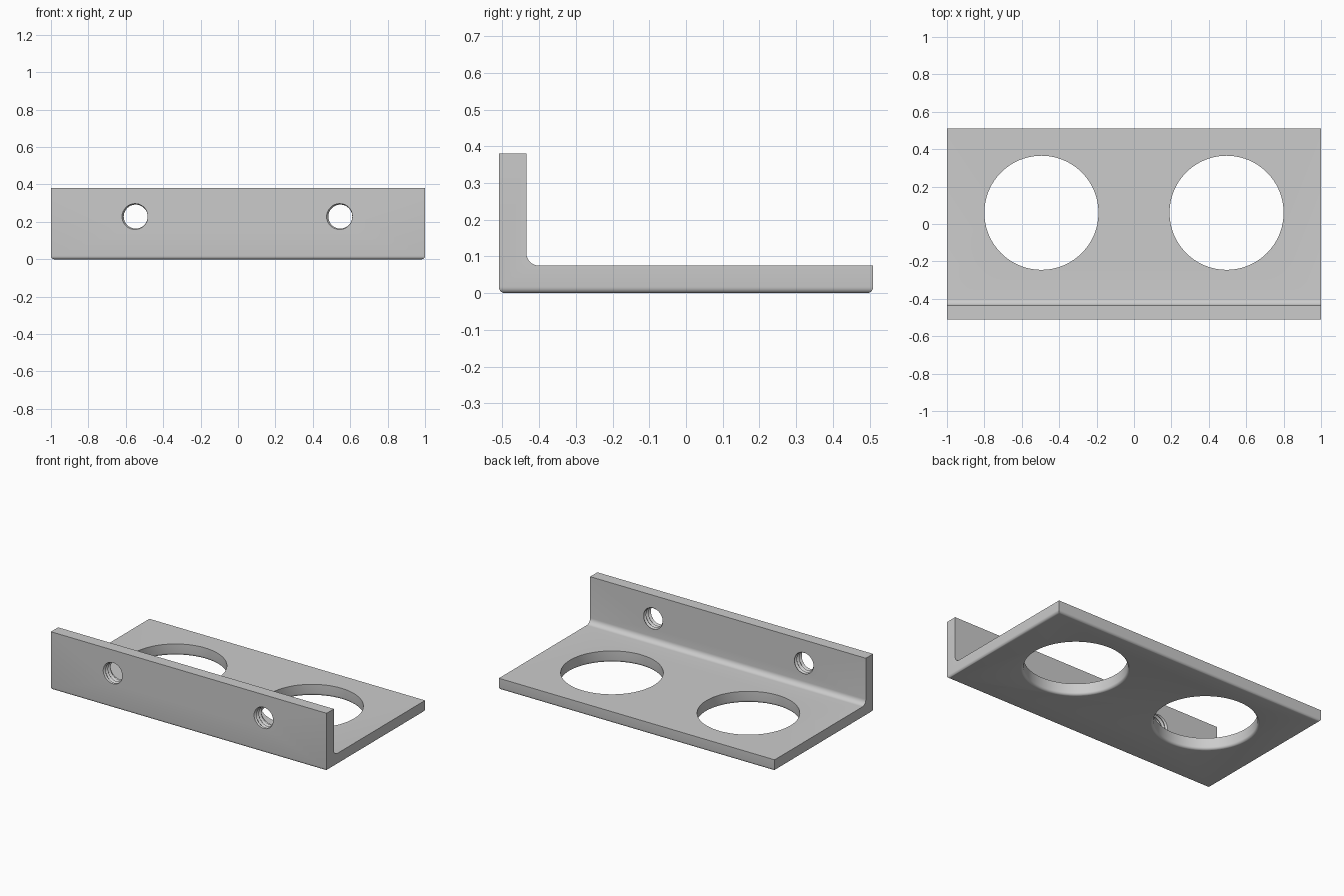
import bpy, bmesh, math
from mathutils import Matrix, Vector

cube = bpy.data.objects.get("Cube")
if cube:
    bpy.data.objects.remove(cube, do_unlink=True)

FRONT, BACK, WALL = -0.51, 0.51, -0.435   # plate ends and inner wall face
THICK, HEIGHT = 0.075, 0.38
FILLET, ROUND = 0.035, 0.017

grey = bpy.data.materials.new("plain grey")
grey.use_nodes = True
colour = (0.6, 0.6, 0.6, 1)
grey.diffuse_color = colour
grey.node_tree.nodes["Principled BSDF"].inputs["Base Color"].default_value = colour


def make_object(name, bm):
    bmesh.ops.recalc_face_normals(bm, faces=bm.faces)
    mesh = bpy.data.meshes.new(name)
    bm.to_mesh(mesh)
    bm.free()
    mesh.materials.append(grey)
    obj = bpy.data.objects.new(name, mesh)
    bpy.context.collection.objects.link(obj)
    return obj


def turned_cutter(name, profile, matrix, sides, pitch=0.0):
    """Revolve (radius, height) points; a pitch turns the rings into a helix."""
    bm = bmesh.new()
    rows = []
    for r, h in profile:
        row = []
        for j in range(sides + 1):
            a = math.tau * j / sides
            row.append(bm.verts.new((r * math.cos(a), r * math.sin(a), h + pitch * j / sides)))
        rows.append(row)
    for low, high in zip(rows, rows[1:]):
        for j in range(sides):
            bm.faces.new((low[j], low[j + 1], high[j + 1], high[j]))
    bmesh.ops.remove_doubles(bm, verts=bm.verts, dist=1e-5)
    # Close both ends with fans
    middle = (profile[0][1] + profile[-1][1]) / 2
    ends = [bm.verts.new((0, 0, profile[i][1] + pitch / 2)) for i in (0, -1)]
    for e in [e for e in bm.edges if e.is_boundary]:
        top = (e.verts[0].co.z + e.verts[1].co.z) / 2 > middle
        bm.faces.new((e.verts[0], e.verts[1], ends[int(top)]))
    bm.transform(matrix)
    cutter = make_object(name, bm)
    cutter.hide_render = True
    return cutter


# L-shaped section with a rounded inner corner
section = [(FRONT, 0), (BACK, 0), (BACK, THICK)]
for i in range(9):
    a = math.pi / 2 * i / 8
    section.append((WALL + FILLET * (1 - math.sin(a)), THICK + FILLET * (1 - math.cos(a))))
section += [(WALL, HEIGHT), (FRONT, HEIGHT)]

bm = bmesh.new()
end = bm.faces.new([bm.verts.new((-1, y, z)) for y, z in section])
sweep = bmesh.ops.extrude_face_region(bm, geom=[end])
bmesh.ops.translate(bm, vec=Vector((2, 0, 0)),
                    verts=[v for v in sweep["geom"] if isinstance(v, bmesh.types.BMVert)])
# Rounded bottom edges
bottom = [e for e in bm.edges if all(abs(v.co.z) < 1e-5 for v in e.verts)]
bmesh.ops.bevel(bm, geom=bottom, offset=ROUND, segments=5, profile=0.5, affect='EDGES')
bracket = make_object("angle_bracket", bm)

# Large round openings, flared at the underside
RADIUS = 0.305
flare = [(RADIUS + ROUND, -0.1)]
for i in range(7):
    a = math.pi / 2 * (1 - i / 6)
    flare.append((RADIUS + ROUND * (1 - math.cos(a)), ROUND * (1 - math.sin(a)) - 0.0004))
flare.append((RADIUS, 0.2))

# Threaded screw holes through the upright wall
PITCH = 0.025
thread = [(0.074 if i % 2 else 0.064, (i - 9) * PITCH / 2) for i in range(17)]

cutters = []
for side in (-1, 1):
    cutters.append(turned_cutter("opening_cutter", flare,
                                 Matrix.Translation((side * 0.495, 0.06, 0)), 96))
    place = Matrix.Translation((side * 0.547, (FRONT + WALL) / 2, 0.228))
    cutters.append(turned_cutter("screw_hole_cutter", thread,
                                 place @ Matrix.Rotation(math.pi / 2, 4, 'X'), 48, PITCH))

bpy.ops.object.select_all(action='DESELECT')
bracket.select_set(True)
bpy.context.view_layer.objects.active = bracket
for cutter in cutters:
    cut = bracket.modifiers.new("cut", 'BOOLEAN')
    cut.operation = 'DIFFERENCE'
    cut.solver = 'EXACT'
    cut.object = cutter
    bpy.ops.object.modifier_apply(modifier=cut.name)
    bpy.data.objects.remove(cutter, do_unlink=True)

bpy.ops.object.shade_smooth_by_angle(angle=math.radians(30))
